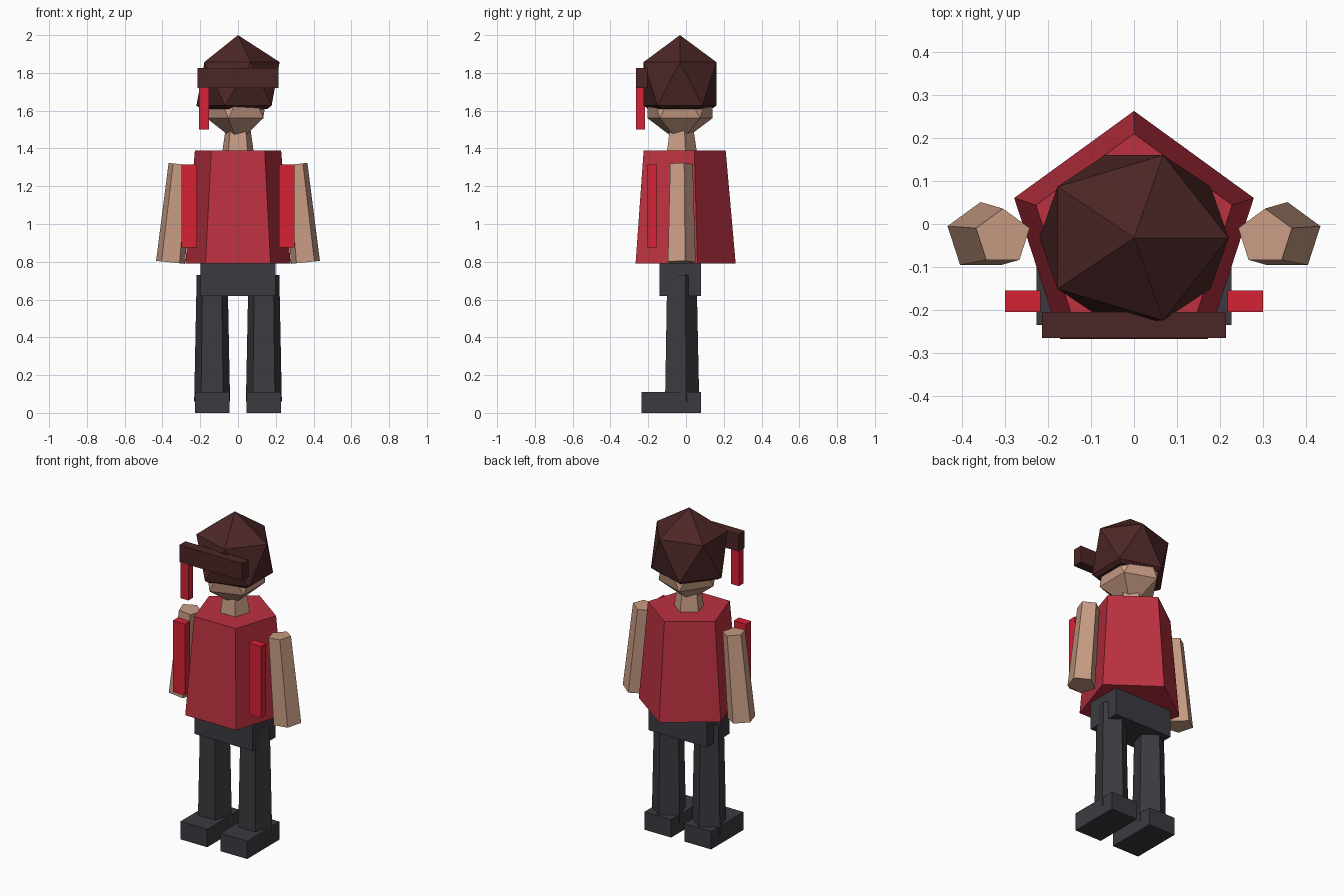
import bpy, bmesh
from math import atan2, hypot

if "Cube" in bpy.data.objects:
    bpy.data.objects.remove(bpy.data.objects["Cube"])


def material(name, rgb):
    def lin(c):
        c /= 255
        return c / 12.92 if c <= 0.04045 else ((c + 0.055) / 1.055) ** 2.4
    m = bpy.data.materials.new(name)
    m.diffuse_color = (*[lin(c) for c in rgb], 1)
    m.use_nodes = True
    m.node_tree.nodes["Principled BSDF"].inputs["Base Color"].default_value = m.diffuse_color
    return m


SKIN = material("skin", (200, 156, 132))
SHIRT = material("shirt red", (188, 49, 64))
ACCENT = material("bright red", (214, 34, 54))
CAP = material("dark brown", (76, 38, 38))
PANTS = material("charcoal", (59, 58, 64))
MID = -0.03  # body centre line in y


def finish(name, mat):
    ob = bpy.context.object
    ob.name = name
    ob.data.materials.append(mat)
    return ob


def box(name, mat, x, y, z):
    """Box from (min, max) pairs."""
    bpy.ops.mesh.primitive_cube_add(size=1, location=[sum(p) / 2 for p in (x, y, z)])
    ob = finish(name, mat)
    ob.scale = [abs(p[1] - p[0]) for p in (x, y, z)]
    return ob


def limb(name, mat, bottom, top, r_bottom, r_top):
    """Five-sided tapered prism between two (x, z) points."""
    dx, dz = top[0] - bottom[0], top[1] - bottom[1]
    bpy.ops.mesh.primitive_cone_add(
        vertices=5, radius1=r_bottom, radius2=r_top, depth=hypot(dx, dz),
        location=((bottom[0] + top[0]) / 2, MID, (bottom[1] + top[1]) / 2),
        rotation=(0, atan2(dx, dz), 0))
    return finish(name, mat)


def ball(name, mat, z, scale):
    """Twenty-sided ball."""
    bpy.ops.mesh.primitive_ico_sphere_add(subdivisions=1, radius=1, location=(0, MID - 0.002, z))
    ob = finish(name, mat)
    ob.scale = scale
    return ob


# Body
limb("torso", SHIRT, (0, 0.79), (0, 1.39), 0.293, 0.24)
limb("neck", SKIN, (0, 1.37), (0, 1.50), 0.089, 0.07)
box("hips", PANTS, (-0.198, 0.198), (-0.14, 0.08), (0.62, 0.82))

# Paired limbs, shoes and side strips
for s, side in ((1, "right"), (-1, "left")):
    limb(side + "_leg", PANTS, (s * 0.137, 0.06), (s * 0.137, 0.73), 0.1, 0.086)
    box(side + "_shoe", PANTS, (s * 0.045, s * 0.227), (-0.235, 0.08), (0, 0.11))
    limb(side + "_arm", SKIN, (s * 0.357, 0.797), (s * 0.305, 1.317), 0.081, 0.066)
    box(side + "_strip", ACCENT, (s * 0.217, s * 0.30), (-0.205, -0.155), (0.875, 1.315))

# Head and cap, the cap cut flat underneath
ball("head", SKIN, 1.665, (0.185, 0.202, 0.235))
cap = ball("cap", CAP, 1.742, (0.246, 0.226, 0.258))
bm = bmesh.new()
bm.from_mesh(cap.data)
cut = bmesh.ops.bisect_plane(bm, geom=bm.verts[:] + bm.edges[:] + bm.faces[:],
                             plane_co=(0, 0, (1.61 - 1.742) / 0.258),
                             plane_no=(0, 0, -1), clear_outer=True)
bmesh.ops.contextual_create(
    bm, geom=[e for e in cut["geom_cut"] if isinstance(e, bmesh.types.BMEdge)])
bmesh.ops.recalc_face_normals(bm, faces=bm.faces[:])
bm.to_mesh(cap.data)
bm.free()

# Cap front bar and hanging ribbon
box("cap_bar", CAP, (-0.214, 0.214), (-0.265, -0.205), (1.72, 1.825))
box("ribbon", ACCENT, (-0.207, -0.153), (-0.264, -0.218), (1.50, 1.73))
